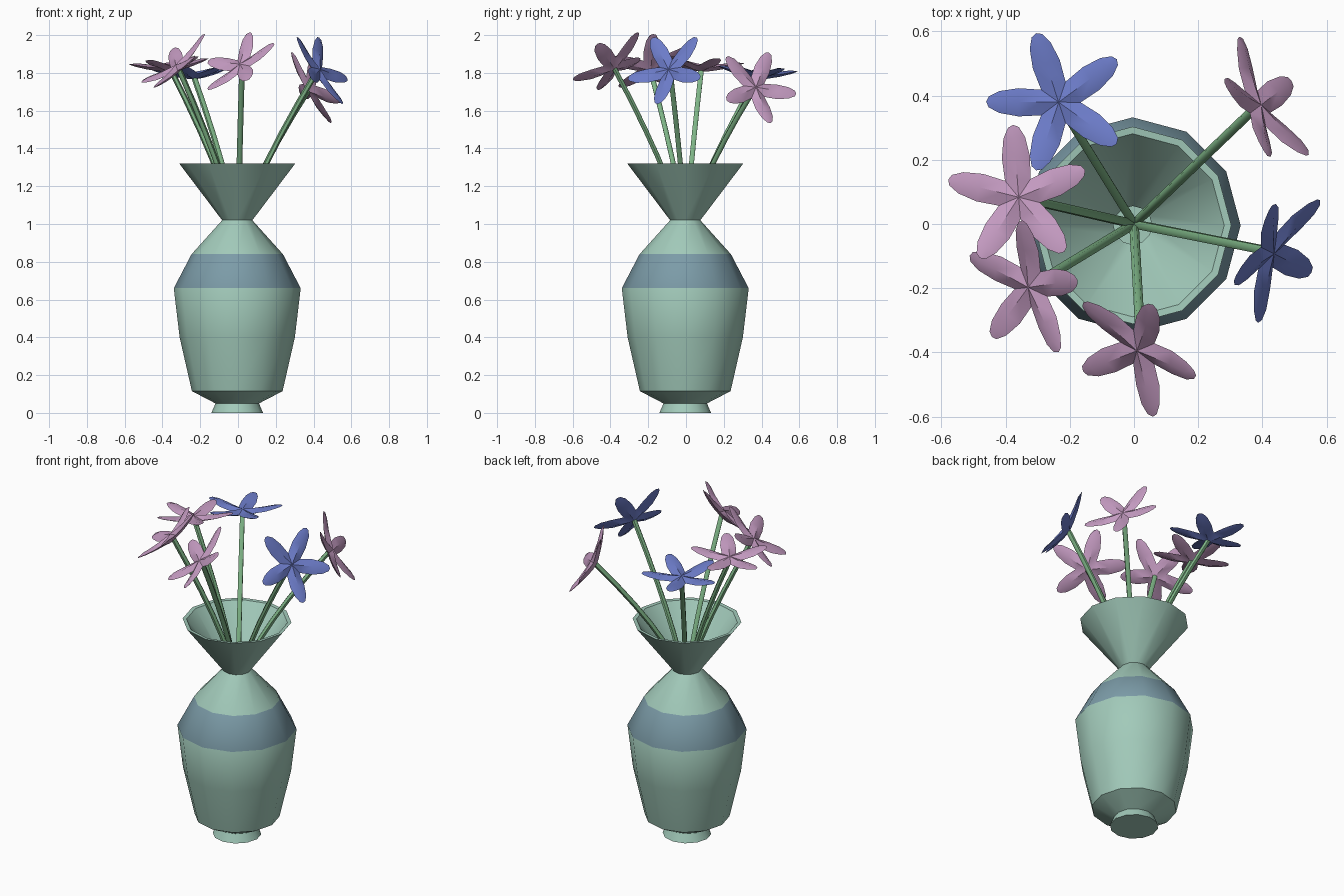
import bpy, bmesh, math
from mathutils import Vector, Matrix

if "Cube" in bpy.data.objects:
    bpy.data.objects.remove(bpy.data.objects["Cube"])


def material(name, rgb):
    m = bpy.data.materials.new(name)
    m.diffuse_color = (*rgb, 1)
    m.use_nodes = True
    m.node_tree.nodes["Principled BSDF"].inputs["Base Color"].default_value = m.diffuse_color
    return m


GREEN_GLAZE = material("pale_green_glaze", (0.36, 0.59, 0.49))
BAND = material("blue_grey_band", (0.20, 0.33, 0.39))
STEM = material("stem_green", (0.21, 0.46, 0.24))
PINK = material("pink_petal", (0.56, 0.33, 0.54))
BLUE = material("blue_petal", (0.15, 0.20, 0.58))


def finish(bm, name, mats, angle):
    bmesh.ops.remove_doubles(bm, verts=bm.verts, dist=0.0005)
    bmesh.ops.recalc_face_normals(bm, faces=bm.faces)
    me = bpy.data.meshes.new(name)
    bm.to_mesh(me)
    bm.free()
    for m in mats:
        me.materials.append(m)
    ob = bpy.data.objects.new(name, me)
    bpy.context.collection.objects.link(ob)
    bpy.ops.object.select_all(action='DESELECT')
    ob.select_set(True)
    bpy.context.view_layer.objects.active = ob
    bpy.ops.object.shade_smooth_by_angle(angle=math.radians(angle))
    return ob


# Vase: 12-sided turned profile, outside then inside
profile = [(0, 0), (0.137, 0), (0.115, 0.05), (0.24, 0.115), (0.305, 0.40),
           (0.336, 0.66), (0.242, 0.84), (0.08, 1.02), (0.307, 1.32),
           (0.285, 1.318), (0.06, 1.02), (0.22, 0.83), (0.31, 0.66),
           (0.28, 0.40), (0.20, 0.14), (0, 0.12)]
SIDES, CX, CY = 12, -0.004, -0.004
bm = bmesh.new()
rings = []
for r, z in profile:
    rings.append([bm.verts.new((CX + r * math.cos(math.tau * i / SIDES),
                                CY + r * math.sin(math.tau * i / SIDES), z))
                  for i in range(SIDES if r else 1)])
for k, (a, b) in enumerate(zip(rings, rings[1:])):
    for i in range(SIDES):
        j = (i + 1) % SIDES
        loop = [a[i % len(a)], a[j % len(a)], b[j % len(b)], b[i % len(b)]]
        f = bm.faces.new(list(dict.fromkeys(loop)))
        f.material_index = 1 if k == 5 else 0
finish(bm, "vase", [GREEN_GLAZE, BAND], 35)


# Flower head: five petals, each a row of left / ridge / right points
def flower_head(name, centre, normal, ref, mat):
    n = Vector(normal).normalized()
    u = Vector(ref)
    u = (u - n * u.dot(n)).normalized()
    frame = Matrix((u, n.cross(u), n)).transposed().to_4x4()
    frame.translation = Vector(centre)
    rows = [(0.055, 0.040, 0.018, -0.024), (0.125, 0.044, 0.014, -0.012),
            (0.185, 0.034, 0.010, 0.003), (0.217, 0.017, 0.0, 0.010)]
    bm = bmesh.new()
    for p in range(5):
        turn = Matrix.Rotation(math.tau * p / 5, 4, 'Z')
        for side in (1, -1):
            add = lambda x, y, z: bm.verts.new(frame @ turn @ Vector((x, y, z)))
            hub = add(0, 0, -0.03 + side * 0.02)
            grid = [(add(r, -w, z), add(r + (0.008 if t == 0 else 0), 0, z + side * t),
                     add(r, w, z)) for r, w, t, z in rows]
            for h in (0, 1):
                bm.faces.new((hub, grid[0][h], grid[0][h + 1]))
                for a, b in zip(grid, grid[1:]):
                    bm.faces.new((a[h], b[h], b[h + 1], a[h + 1]))
    return finish(bm, name, [mat], 40)


# Stem: tapering bend from the vase neck out to the flower
def stem(name, hub):
    p0, p2 = Vector((0, 0, 0.9)), Vector(hub)
    p1 = Vector((p2.x * 0.12, p2.y * 0.12, 1.2))
    bm = bmesh.new()
    prev, n, steps = None, 6, 7
    for s in range(steps + 1):
        t = s / steps
        c = p0 * (1 - t) ** 2 + p1 * 2 * t * (1 - t) + p2 * t * t
        d = ((p1 - p0) * (1 - t) + (p2 - p1) * t).normalized()
        q = Vector((0, 0, 1)).rotation_difference(d)
        ring = [bm.verts.new(c + q @ Vector((0.015 * math.cos(math.tau * i / n),
                                             0.015 * math.sin(math.tau * i / n), 0)))
                for i in range(n)]
        if prev:
            for i in range(n):
                j = (i + 1) % n
                bm.faces.new((prev[i], prev[j], ring[j], ring[i]))
        if s in (0, steps):
            bm.faces.new(ring)
        prev = ring
    finish(bm, name, [STEM], 60)


# Each flower: centre, facing direction, direction of one petal, colour
flowers = [
    ("front_pink", (0.004, -0.40, 1.854), (-0.50, -0.50, 0.70), (0.176, -0.055, 0.076), PINK),
    ("front_left_pink", (-0.336, -0.20, 1.85), (-0.60, -0.25, 0.72), (0.15, 0.025, 0.134), PINK),
    ("left_pink", (-0.36, 0.084, 1.855), (-0.08, 0.06, 1), (-0.015, 0.206, 0), PINK),
    ("back_left_blue", (-0.235, 0.38, 1.815), (-0.04, 0.07, 1), (-0.215, 0, 0), BLUE),
    ("back_right_pink", (0.404, 0.375, 1.729), (0.79, 0.42, 0.45), (-0.084, 0.20, -0.044), PINK),
    ("right_blue", (0.444, -0.097, 1.824), (0.77, -0.39, 0.50), (0.096, -0.048, -0.184), BLUE),
]
for name, centre, normal, ref, mat in flowers:
    flower_head(name + "_flower", centre, normal, ref, mat)
    stem(name + "_stem", Vector(centre) - Vector(normal).normalized() * 0.035)
